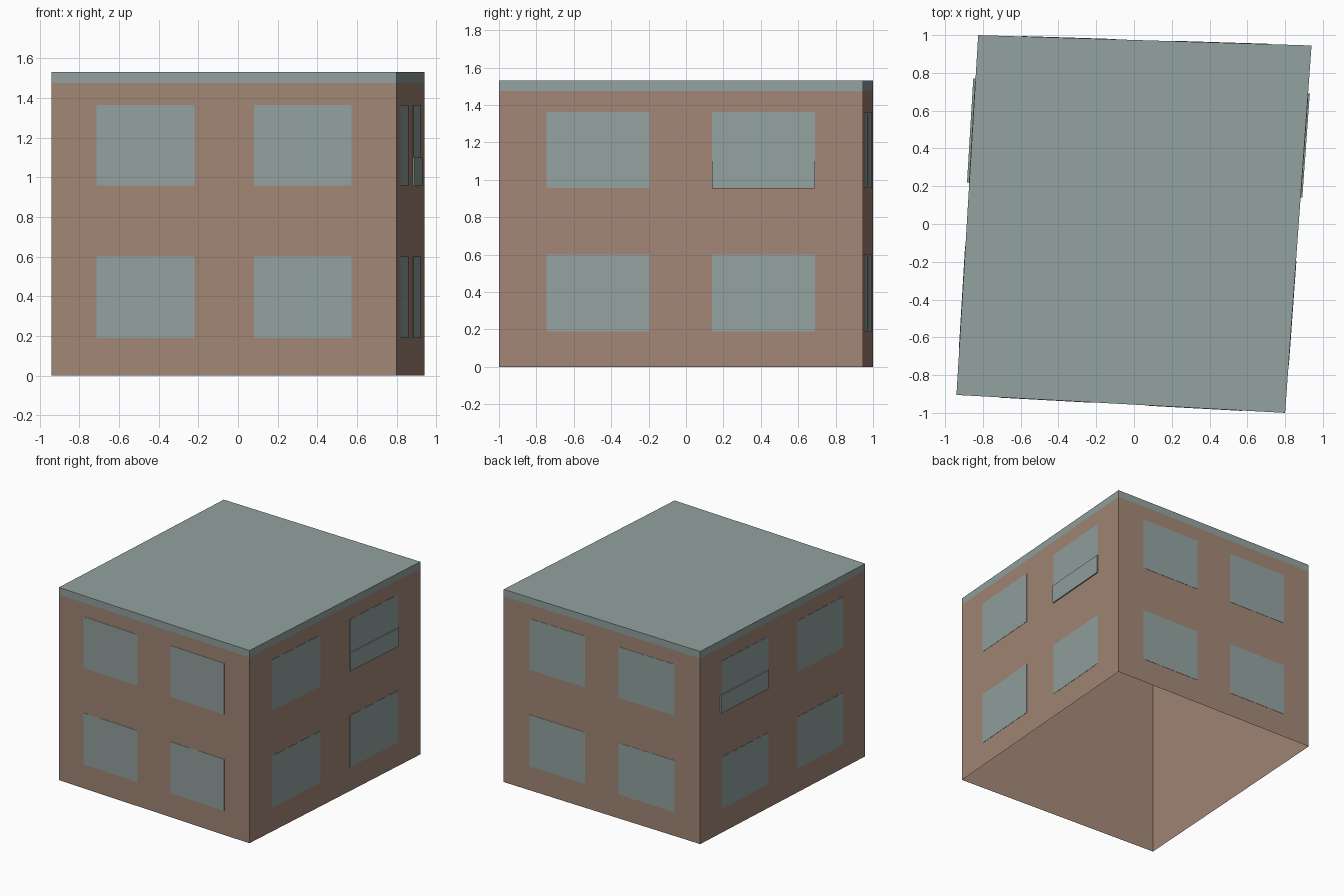
import bpy
from mathutils import Vector

cube = bpy.data.objects.get("Cube")
if cube:
    bpy.data.objects.remove(cube, do_unlink=True)


def material(name, color):
    mat = bpy.data.materials.new(name)
    mat.use_nodes = True
    mat.diffuse_color = color
    mat.node_tree.nodes["Principled BSDF"].inputs["Base Color"].default_value = color
    return mat


def add_mesh(name, verts, faces, mat):
    mesh = bpy.data.meshes.new(name)
    mesh.from_pydata(verts, [], faces)
    mesh.materials.append(mat)
    obj = bpy.data.objects.new(name, mesh)
    bpy.context.collection.objects.link(obj)
    return obj


brick = material("brown brick", (0.36, 0.24, 0.18, 1))
slate = material("grey green", (0.29, 0.36, 0.35, 1))

# Footprint corners, counter-clockwise from the front left
corners = [Vector(c) for c in ((-0.94, -0.905, 0), (0.80, -1.0, 0),
                               (0.94, 0.945, 0), (-0.825, 1.0, 0))]
EAVE, TOP = 1.475, 1.53
UP = Vector((0, 0, 1))
SIDES = [(i, (i + 1) % 4, (i + 1) % 4 + 4, i + 4) for i in range(4)]


def ring(z):
    return [c + UP * z for c in corners]


# Open-bottomed walls and the flush roof slab
add_mesh("walls", ring(0) + ring(EAVE), SIDES, brick)
add_mesh("roof", ring(EAVE) + ring(TOP), SIDES + [(4, 5, 6, 7)], slate)


def wall_plate(name, side, span, heights, depth):
    """Thin box lying on one wall, placed by fractions of the wall length."""
    a, b = corners[side], corners[(side + 1) % 4]
    out = (b - a).cross(UP).normalized() * depth
    rect = [a.lerp(b, t) + UP * z for t, z in
            ((span[0], heights[0]), (span[1], heights[0]),
             (span[1], heights[1]), (span[0], heights[1]))]
    add_mesh(name, rect + [p + out for p in rect], SIDES + [(4, 5, 6, 7)], slate)


# Two by two windows on every wall
spans = ((0.131, 0.414), (0.586, 0.869))
floors = {"lower": (0.19, 0.60), "upper": (0.957, 1.363)}
for side, label in enumerate(("front", "right", "back", "left")):
    for n, span in enumerate(spans):
        for floor, heights in floors.items():
            wall_plate(f"{label}_{floor}_window_{n + 1}", side, span, heights, 0.002)

# Shallow balcony panels on the two side walls, towards the back
wall_plate("right_balcony", 1, spans[1], (0.955, 1.10), 0.009)
wall_plate("left_balcony", 3, (0.121, 0.41), (0.955, 1.10), 0.012)
